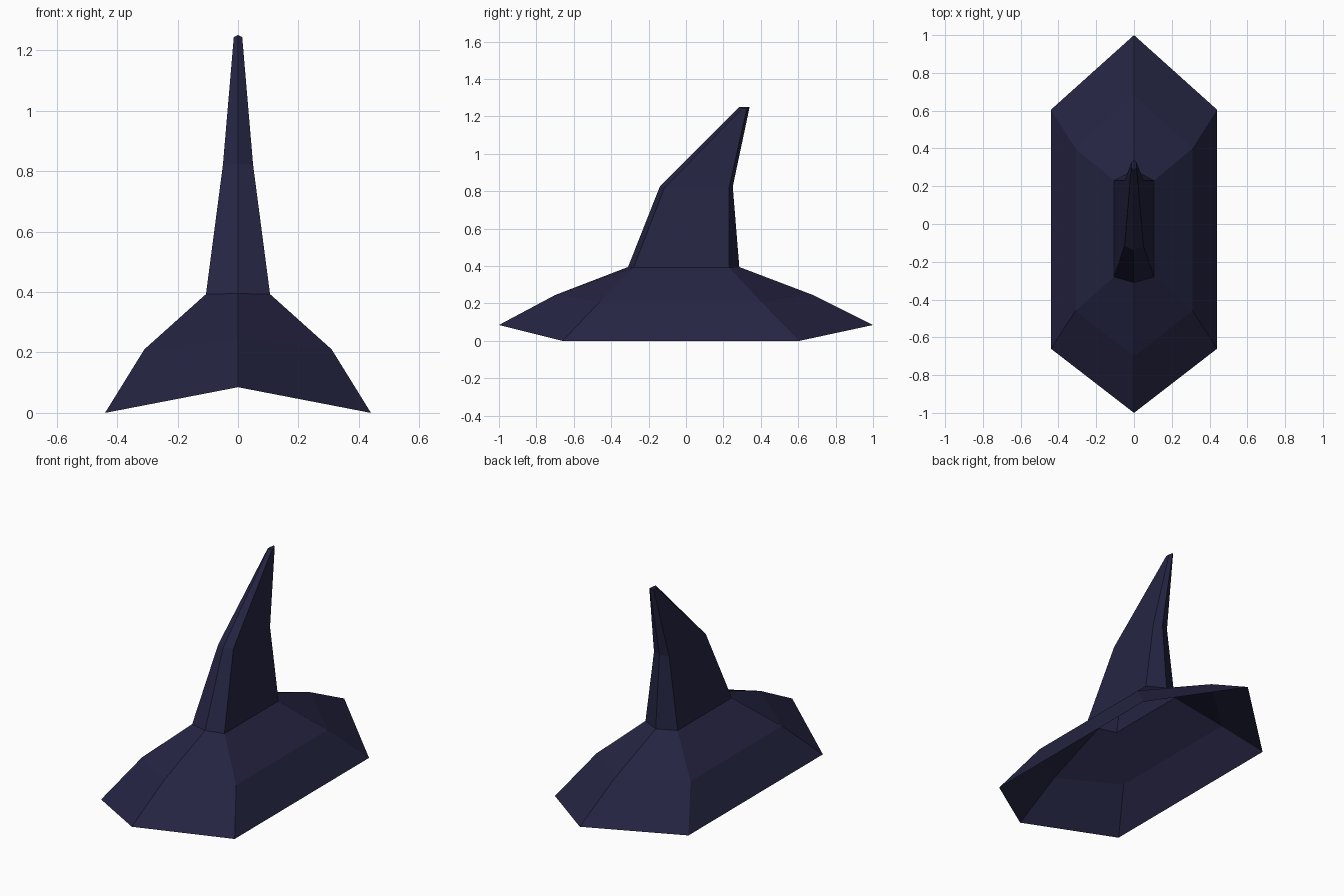
import bpy
import bmesh

cube = bpy.data.objects.get("Cube")
if cube:
    bpy.data.objects.remove(cube, do_unlink=True)

# One dark indigo colour for everything
COLOUR = (0.0185, 0.018, 0.056, 1.0)
indigo = bpy.data.materials.new("dark indigo")
indigo.use_nodes = True
indigo.diffuse_color = COLOUR
indigo.node_tree.nodes["Principled BSDF"].inputs["Base Color"].default_value = COLOUR


def ring(half_width, front, front_side, back_side, back, side_z, ridge_z):
    """Six-sided section, pointed at front and back, counter-clockwise from above."""
    return [(0, front, ridge_z), (half_width, front_side, side_z),
            (half_width, back_side, side_z), (0, back, ridge_z),
            (-half_width, back_side, side_z), (-half_width, front_side, side_z)]


def loft(name, sections, capped):
    """Skin the sections from bottom to top with flat quads."""
    bm = bmesh.new()
    rows = [[bm.verts.new(p) for p in s] for s in sections]
    for low, high in zip(rows, rows[1:]):
        for i in range(len(low)):
            j = (i + 1) % len(low)
            bm.faces.new((low[i], low[j], high[j], high[i]))
    if capped:
        # Two quads meeting along the centre line
        a, b, c, d, e, f = rows[-1]
        bm.faces.new((a, b, c, d))
        bm.faces.new((a, d, e, f))
    mesh = bpy.data.meshes.new(name)
    bm.to_mesh(mesh)
    bm.free()
    mesh.materials.append(indigo)
    obj = bpy.data.objects.new(name, mesh)
    bpy.context.collection.objects.link(obj)
    return obj


# Sections from the open rim to the fin tip
rim = ring(0.44, -1.0, -0.66, 0.605, 1.0, 0.0, 0.085)
shoulder = ring(0.31, -0.70, -0.46, 0.40, 0.68, 0.21, 0.245)
neck = ring(0.106, -0.31, -0.28, 0.23, 0.285, 0.393, 0.395)
bend = ring(0.05, -0.14, -0.115, 0.23, 0.25, 0.82, 0.825)
tip = ring(0.014, 0.285, 0.30, 0.325, 0.34, 1.243, 1.25)

# Hollow flared base, open underneath
loft("flared_base", [rim, shoulder, neck], False)

# Swept-back fin
loft("swept_fin", [neck, bend, tip], True)
